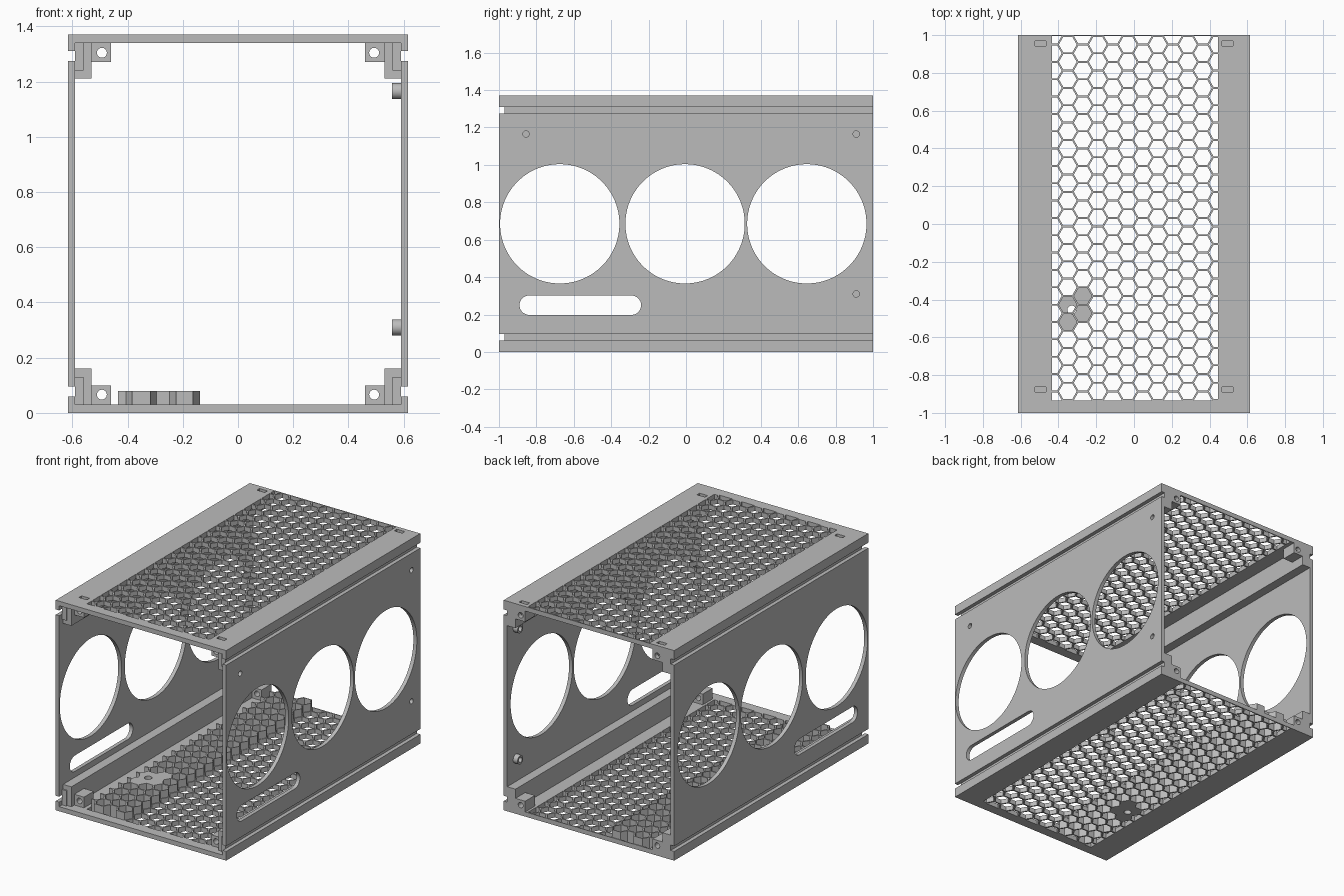
import bpy
import bmesh
from math import cos, sin, pi, sqrt

if "Cube" in bpy.data.objects:
    bpy.data.objects.remove(bpy.data.objects["Cube"])

grey = bpy.data.materials.new("plain grey")
grey.use_nodes = True
grey.diffuse_color = (0.5, 0.5, 0.5, 1)
grey.node_tree.nodes["Principled BSDF"].inputs["Base Color"].default_value = (0.5, 0.5, 0.5, 1)

HEIGHT, HALF_W, INNER, SKIN = 1.37, 0.615, 0.59, 0.03
X0, X1, Y0, Y1 = -0.435, 0.445, -0.935, 0.995      # mesh window
R, WALL = 0.053, 0.0055                            # hexagon radius, half wall


def finish(name, bm):
    bmesh.ops.recalc_face_normals(bm, faces=bm.faces)
    mesh = bpy.data.meshes.new(name)
    bm.to_mesh(mesh)
    bm.free()
    mesh.materials.append(grey)
    obj = bpy.data.objects.new(name, mesh)
    bpy.context.collection.objects.link(obj)
    return obj


def extrude(bm, vec):
    new = bmesh.ops.extrude_face_region(bm, geom=bm.faces[:])["geom"]
    moved = [v for v in new if isinstance(v, bmesh.types.BMVert)]
    bmesh.ops.translate(bm, verts=moved, vec=vec)


def prisms(name, outlines, lo, hi, axis):
    """Extrude flat outlines along an axis; outlines use the other two axes."""
    bm = bmesh.new()
    for pts in outlines:
        bm.faces.new([bm.verts.new(p[:axis] + (lo,) + p[axis:]) for p in pts])
    extrude(bm, [hi - lo if i == axis else 0 for i in range(3)])
    return finish(name, bm)


def rect(a0, a1, b0, b1):
    a0, a1 = sorted((a0, a1))
    b0, b1 = sorted((b0, b1))
    return [(a0, b0), (a1, b0), (a1, b1), (a0, b1)]


def circle(a, b, r, n=64):
    return [(a + r * cos(2 * pi * i / n), b + r * sin(2 * pi * i / n)) for i in range(n)]


def slot(a0, a1, b, r, n=16):
    right = [(a1 - r + r * sin(pi * i / n), b - r * cos(pi * i / n)) for i in range(n + 1)]
    left = [(a0 + r - r * sin(pi * i / n), b + r * cos(pi * i / n)) for i in range(n + 1)]
    return right + left


def cut(obj, cutter):
    mod = obj.modifiers.new("cut", 'BOOLEAN')
    mod.operation, mod.solver, mod.object = 'DIFFERENCE', 'EXACT', cutter
    bpy.context.view_layer.objects.active = obj
    bpy.ops.object.modifier_apply(modifier=mod.name)
    bpy.data.objects.remove(cutter)


def smooth(obj):
    bpy.ops.object.select_all(action='DESELECT')
    obj.select_set(True)
    bpy.context.view_layer.objects.active = obj
    bpy.ops.object.shade_smooth_by_angle(angle=0.5)


def lattice(name, columns, z0, z1, filled=()):
    """Honeycomb of hexagonal rings, trimmed to the mesh window."""
    bm = bmesh.new()
    step = sqrt(3) * R
    for c in columns:
        for r in range(-1, 23):
            cx = -0.43 + 1.5 * R * c
            cy = 0.95 - step * (r + (0 if c % 2 else -0.5))
            ring = []
            for rad in (R, R - WALL):
                ring.append([bm.verts.new((cx + rad * cos(k * pi / 3), cy + rad * sin(k * pi / 3), z0))
                             for k in range(6)])
            outer, inner = ring
            for k in range(6):
                n = (k + 1) % 6
                bm.faces.new((outer[k], outer[n], inner[n], inner[k]))
            if (c, r) in filled:
                bm.faces.new(inner)
    bmesh.ops.remove_doubles(bm, verts=bm.verts, dist=0.0005)
    for co, no in (((X0, 0, 0), (-1, 0, 0)), ((X1, 0, 0), (1, 0, 0)),
                   ((0, Y0, 0), (0, -1, 0)), ((0, Y1, 0), (0, 1, 0))):
        bmesh.ops.bisect_plane(bm, geom=bm.verts[:] + bm.edges[:] + bm.faces[:], dist=1e-5,
                               plane_co=co, plane_no=no, clear_outer=True)
    extrude(bm, (0, 0, z1 - z0))
    return finish(name, bm)


# Honeycomb vents, with a taller strip and a drilled pad on the floor
pad = {(1, 15), (1, 16), (2, 15), (2, 16)}
lattice("top_vent", range(-1, 13), HEIGHT - SKIN, HEIGHT)
for name, cols, z0, z1 in (("floor_vent", range(-1, 13), 0, SKIN),
                           ("raised_vent", range(0, 4), SKIN, 0.08)):
    vent = lattice(name, cols, z0, z1, pad)
    cut(vent, prisms("drill", [circle(-0.33, -0.455, 0.023, 24)], -0.1, 0.2, 2))

# Top and floor frames around the vents
for level, flip in (("floor", False), ("top", True)):
    def z(v):
        return HEIGHT - v if flip else v

    zlo, zhi = sorted((z(0), z(SKIN)))
    prisms(level + "_front_border", [rect(X0, X1, -1, Y0)], zlo, zhi, 2)
    prisms(level + "_back_border", [rect(X0, X1, Y1, 1)], zlo, zhi, 2)

    for side, s, edge in (("left", 1, X1), ("right", -1, -X0)):
        tag = level + "_" + side
        parts = []
        # Edge strip with its outer lip
        profile = [(s * edge, z(0)), (s * HALF_W, z(0)), (s * HALF_W, z(0.06)),
                   (s * INNER, z(0.06)), (s * INNER, z(SKIN)), (s * edge, z(SKIN))]
        parts.append(prisms(tag + "_edge_strip", [profile], -1, 1, 1))
        # Interlocking tongue and channel rails
        prisms(tag + "_tongue", [rect(s * 0.56, s * INNER, z(SKIN), z(0.13))], -0.97, 1, 1)
        channel = [(s * 0.53, z(SKIN)), (s * 0.56, z(SKIN)), (s * 0.56, z(0.13)),
                   (s * INNER, z(0.13)), (s * INNER, z(0.16)), (s * 0.53, z(0.16))]
        prisms(tag + "_channel", [channel], -0.96, 1, 1)
        # Drilled corner blocks
        for end, y0, y1 in (("front", -0.93, -0.83), ("back", 0.9, 1)):
            block = prisms(f"{tag}_{end}_block", [rect(s * 0.46, s * 0.53, z(SKIN), z(0.1))], y0, y1, 1)
            cut(block, prisms("drill", [circle(s * 0.493, z(0.066), 0.018, 24)], y0 - 0.1, y1 + 0.1, 1))
            parts.append(block)
        # Nut slots open to the top
        if flip:
            for part in parts:
                slots = [rect(s * 0.467, s * 0.525, y, y + 0.027) for y in (-0.89, 0.943)]
                cut(part, prisms("nut_slots", slots, 1.28, 1.5, 2))

# Side panels with three fan openings and a cable slot
screws = [(-0.855, 1.165), (0.91, 1.165), (0.91, 0.31)]
for side, s in (("left", 1), ("right", -1)):
    lo, hi = sorted((s * INNER, s * HALF_W))
    panel = prisms(side + "_panel", [rect(-1, 1, 0.095, 1.275)], lo, hi, 0)
    holes = [circle(y, 0.685, 0.319, 96) for y in (-0.675, -0.005, 0.646)]
    holes.append(slot(-0.89, -0.24, 0.25, 0.052))
    if s > 0:
        holes += [circle(y, h, 0.017, 24) for y, h in screws]
    cut(panel, prisms("openings", holes, lo - 0.1, hi + 0.1, 0))
    smooth(panel)

# Screw bosses inside the left panel
for i, (y, h) in enumerate(screws):
    boss = prisms(f"screw_boss_{i + 1}", [circle(y, h, 0.029, 32)], 0.558, INNER, 0)
    cut(boss, prisms("drill", [circle(y, h, 0.017, 24)], 0.5, 0.7, 0))
    smooth(boss)
